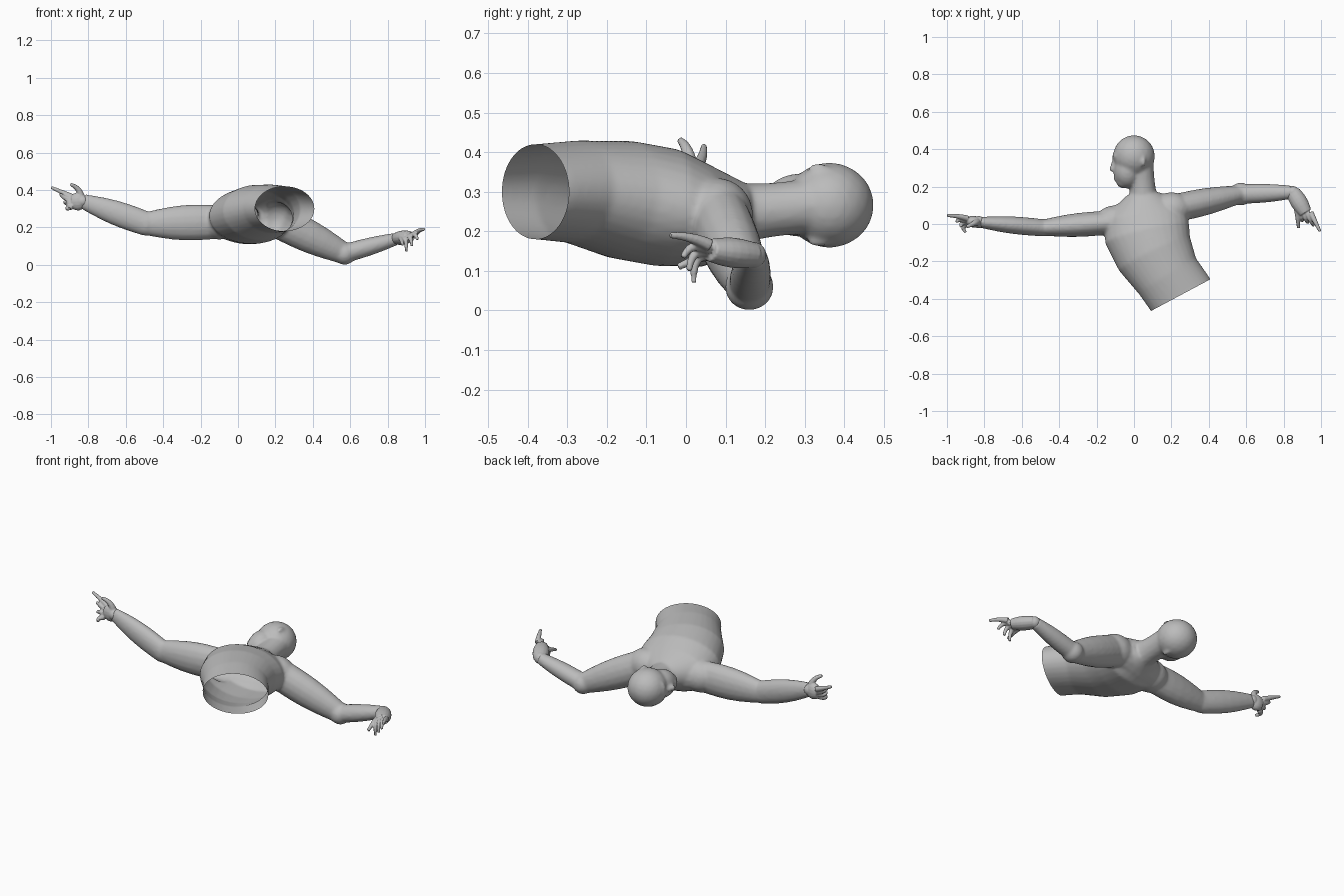
import bpy, bmesh, math
from mathutils import Vector

cube = bpy.data.objects.get("Cube")
if cube:
    bpy.data.objects.remove(cube)

skin = bpy.data.materials.new("grey_skin")
skin.use_nodes = True
grey = (.5, .5, .5, 1)
skin.diffuse_color = grey
skin.node_tree.nodes["Principled BSDF"].inputs["Base Color"].default_value = grey


def loft(bm, centres, widths, heights, sides=24):
    """Closed tube of elliptical sections, each square to the path."""
    loops = []
    last = len(centres) - 1
    for i, (centre, width, height) in enumerate(zip(centres, widths, heights)):
        along = (centres[min(i + 1, last)] - centres[max(i - 1, 0)]).normalized()
        across = along.cross(Vector((0, 0, 1))).normalized()
        up = across.cross(along)
        angles = [math.tau * k / sides for k in range(sides)]
        loops.append([bm.verts.new(centre + across * width * math.cos(a) + up * height * math.sin(a))
                      for a in angles])
    for near, far in zip(loops, loops[1:]):
        for k in range(sides):
            following = (k + 1) % sides
            bm.faces.new((near[k], near[following], far[following], far[k]))
    bm.faces.new(loops[0])
    bm.faces.new(loops[-1])


def limb(bm, start, reach, thick, thin, curl=Vector(), bulge=0, aspect=1, steps=6, sides=16):
    """Tapered limb that sets off along reach and bends by curl."""
    fractions = [i / steps for i in range(steps + 1)]
    centres = [start + reach * t + curl * t * t for t in fractions]
    heights = [thick + (thin - thick) * t + bulge * math.sin(math.pi * t) for t in fractions]
    loft(bm, centres, [h * aspect for h in heights], heights, sides)


def blob(bm, centre, radii):
    verts = bmesh.ops.create_icosphere(bm, subdivisions=3, radius=1)["verts"]
    bmesh.ops.scale(bm, vec=radii, verts=verts)
    bmesh.ops.translate(bm, vec=centre, verts=verts)


def finish(bm, name):
    bmesh.ops.recalc_face_normals(bm, faces=bm.faces)
    mesh = bpy.data.meshes.new(name)
    bm.to_mesh(mesh)
    bm.free()
    mesh.materials.append(skin)
    obj = bpy.data.objects.new(name, mesh)
    bpy.context.collection.objects.link(obj)
    bpy.ops.object.select_all(action="DESELECT")
    obj.select_set(True)
    bpy.context.view_layer.objects.active = obj
    return obj


def fuse(obj, voxel, rounds):
    """Merge overlapping volumes into one softened skin."""
    remesh = obj.modifiers.new("fuse", "REMESH")
    remesh.mode = "VOXEL"
    remesh.voxel_size = voxel
    obj.modifiers.new("soften", "SMOOTH").iterations = rounds
    for modifier in ("fuse", "soften"):
        bpy.ops.object.modifier_apply(modifier=modifier)


def hand(name, wrist, knuckles, reaches, curls, thumb, palm_radius, palm_aspect):
    """Palm, thumb and four fingers blended from the index to the little finger."""
    bm = bmesh.new()
    blob(bm, wrist, [.033] * 3)
    middle = knuckles[0].lerp(knuckles[1], .5)
    limb(bm, wrist, middle - wrist, palm_radius * .85, palm_radius * .75,
         bulge=palm_radius * .2, aspect=palm_aspect)
    for finger in range(4):
        share = finger / 3
        limb(bm, knuckles[0].lerp(knuckles[1], share), reaches[0].lerp(reaches[1], share),
             .017, .008, curl=curls[0].lerp(curls[1], math.sqrt(share)), sides=8)
    base, reach, curl = thumb
    limb(bm, base, reach, .02, .009, curl=curl, sides=8)
    fuse(finish(bm, name), .004, 2)
    bpy.ops.object.shade_smooth_by_angle(angle=math.radians(50))


body = bmesh.new()

# Torso, from below the waist cut up to the collar
spine = [Vector(p) for p in ((.29, -.45, .3), (.25, -.38, .3), (.18, -.28, .3), (.11, -.16, .28),
                             (.07, -.05, .26), (.06, .05, .24), (.05, .16, .25))]
loft(body, spine, (.18, .18, .18, .21, .23, .22, .09), (.12, .12, .13, .15, .15, .13, .07), 32)

# Arms: upper arm, elbow and forearm on each side
left_elbow, left_wrist = Vector((.57, .16, .06)), Vector((.85, .17, .14))
right_elbow, right_wrist = Vector((-.49, -.02, .22)), Vector((-.83, .01, .34))
left_shoulder, right_shoulder = Vector((.2, .08, .24)), Vector((-.1, .01, .23))
limb(body, left_shoulder, left_elbow - left_shoulder, .09, .058, bulge=.014, aspect=.82)
limb(body, right_shoulder, right_elbow - right_shoulder, .09, .063, bulge=.018, aspect=.68)
limb(body, left_elbow, left_wrist - left_elbow, .05, .033, bulge=.006, aspect=1.05)
limb(body, right_elbow, right_wrist - right_elbow, .066, .04, bulge=.013, aspect=.7)
blob(body, left_elbow, (.06, .062, .06))
blob(body, right_elbow, (.05, .047, .065))

# Shoulders and the muscle running across the collar
limb(body, right_shoulder, left_shoulder - right_shoulder, .085, .085, bulge=.025)
for shoulder in (left_shoulder, right_shoulder):
    blob(body, shoulder, (.11, .09, .095))

# Neck, skull, jaw and chin, with the face turned to its right
head_height = .266
limb(body, Vector((.055, .08, .24)), Vector((-.02, .24, .025)), .085, .07, bulge=-.008)
blob(body, (0, .362, head_height), (.112, .113, .108))
blob(body, (-.035, .285, head_height), (.075, .095, .08))
blob(body, (-.055, .232, head_height), (.042, .042, .048))

# Brow, lips, nose and ears
blob(body, (-.095, .362, head_height), (.022, .018, .055))
blob(body, (-.097, .245, head_height), (.014, .016, .024))
limb(body, Vector((-.102, .35, head_height)), Vector((-.016, -.068, 0)), .011, .018)
for side in (-1, 1):
    blob(body, (.05, .335, head_height + side * .092), (.013, .028, .014))

# Fuse the body, then cut it open at the waist
torso = finish(body, "torso_arms_and_head")
fuse(torso, .008, 8)
bm = bmesh.new()
bm.from_mesh(torso.data)
bmesh.ops.bisect_plane(bm, geom=bm.verts[:] + bm.edges[:] + bm.faces[:],
                       plane_co=spine[1], plane_no=(.47, -.88, 0), clear_outer=True)
bm.to_mesh(torso.data)
bm.free()
bpy.ops.object.shade_smooth_by_angle(angle=math.radians(60))

# Left hand droops forward with curled fingers
hand("left_hand", left_wrist,
     knuckles=(Vector((.945, .06, .165)), Vector((.89, .06, .14))),
     reaches=(Vector((.05, -.1, .05)), Vector((.02, -.09, .02))),
     curls=(Vector((0, 0, -.025)), Vector((-.01, .05, -.09))),
     thumb=(Vector((.87, .12, .14)), Vector((0, -.1, .03)), Vector((.01, -.04, -.06))),
     palm_radius=.038, palm_aspect=1.2)

# Right hand points with the index finger and curls the rest
hand("right_hand", right_wrist,
     knuckles=(Vector((-.89, .03, .365)), Vector((-.89, 0, .31))),
     reaches=(Vector((-.11, .03, .05)), Vector((-.08, -.02, -.02))),
     curls=(Vector((0, -.015, 0)), Vector((.07, -.025, .01))),
     thumb=(Vector((-.84, .01, .37)), Vector((-.02, -.01, .09)), Vector((-.035, -.015, -.03))),
     palm_radius=.048, palm_aspect=.65)
